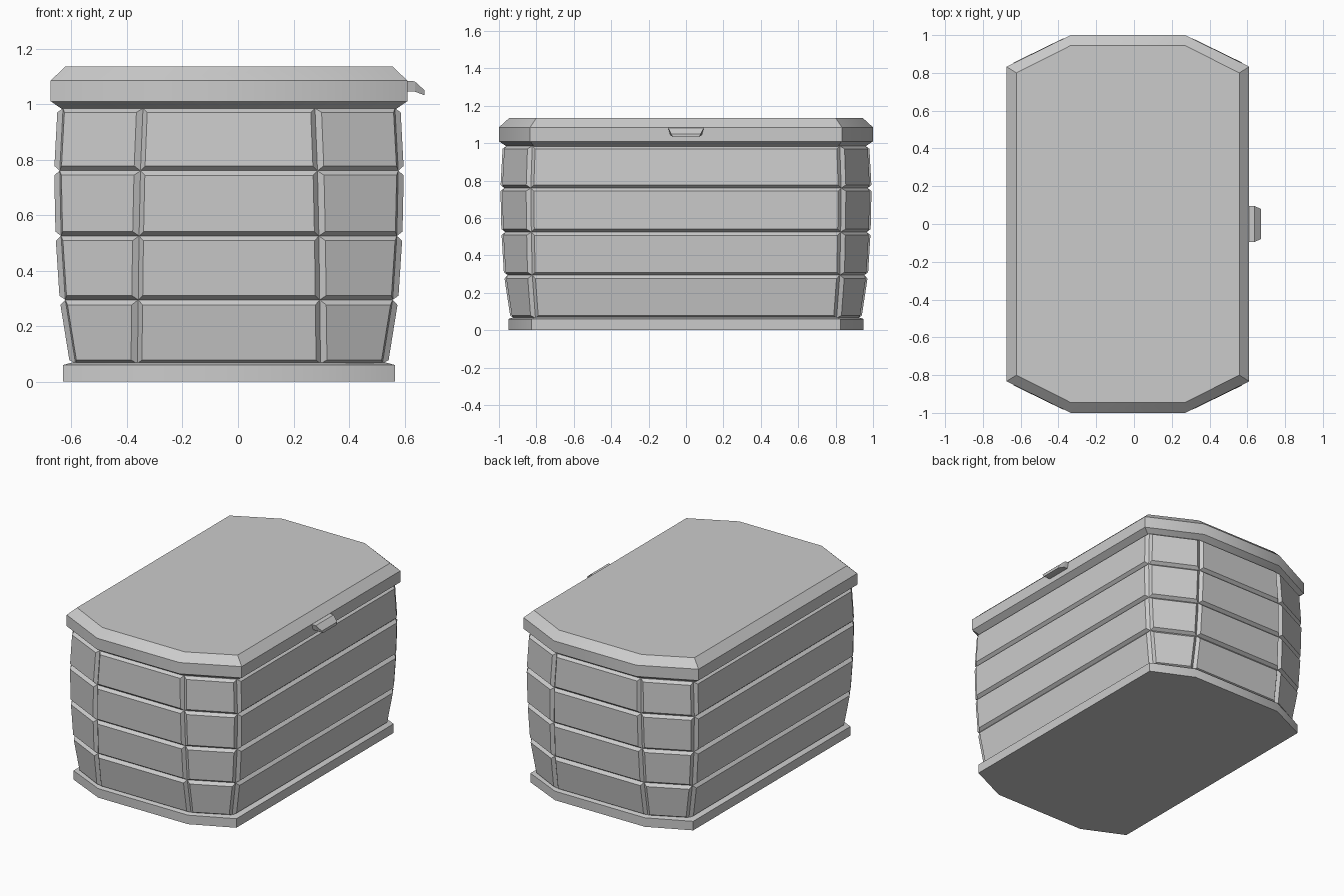
import bpy
import bmesh
from math import radians

if "Cube" in bpy.data.objects:
    bpy.data.objects.remove(bpy.data.objects["Cube"])

CENTRE_X = -0.0325

grey = bpy.data.materials.new("light_grey")
grey.use_nodes = True
grey.diffuse_color = (0.6, 0.6, 0.6, 1)
grey.node_tree.nodes["Principled BSDF"].inputs["Base Color"].default_value = (0.6, 0.6, 0.6, 1)


def finish(name, bm, smooth=False):
    bmesh.ops.recalc_face_normals(bm, faces=bm.faces)
    mesh = bpy.data.meshes.new(name)
    bm.to_mesh(mesh)
    bm.free()
    mesh.materials.append(grey)
    if smooth:
        mesh.shade_smooth()
        mesh.set_sharp_from_angle(angle=radians(30))
    obj = bpy.data.objects.new(name, mesh)
    bpy.context.collection.objects.link(obj)
    return obj


def octagon(side_x, side_y, end_x, end_y):
    """Long octagon: side corners and end corners, mirrored to all quarters."""
    quarter = [(side_x, side_y), (end_x, end_y)]
    half = quarter + [(-x, y) for x, y in reversed(quarter)]
    return half + [(-x, -y) for x, y in half]


def loft(levels):
    """Stack octagons given as (z, side_x, side_y, end_x, end_y) and cap them."""
    bm = bmesh.new()
    rings = [[bm.verts.new((x + CENTRE_X, y, z)) for x, y in octagon(*size)]
             for z, *size in levels]
    walls = []
    for low, high in zip(rings, rings[1:]):
        for i in range(8):
            j = (i + 1) % 8
            walls.append(bm.faces.new((low[i], low[j], high[j], high[i])))
    bm.faces.new(rings[0][::-1])
    bm.faces.new(rings[-1])
    return bm, walls


# Base plinth
bm, _ = loft([
    (0, 0.598, 0.825, 0.33, 0.95),
    (0.06, 0.598, 0.825, 0.33, 0.95),
    (0.07, 0.56, 0.80, 0.325, 0.92),
])
finish("base_plinth", bm, smooth=True)

# Bulging body with a raised panel on each wall of each row
bm, walls = loft([
    (0.065, 0.553, 0.805, 0.33, 0.918),
    (0.295, 0.590, 0.822, 0.327, 0.953),
    (0.525, 0.605, 0.827, 0.324, 0.967),
    (0.76, 0.610, 0.83, 0.319, 0.972),
    (0.985, 0.598, 0.822, 0.31, 0.96),
])
bmesh.ops.recalc_face_normals(bm, faces=bm.faces)
bmesh.ops.inset_individual(bm, faces=walls, thickness=0.016, depth=0.02,
                           use_even_offset=True)
finish("panelled_body", bm)

# Lid with chamfered top and sloping underside
bm, _ = loft([
    (0.98, 0.598, 0.81, 0.30, 0.955),
    (1.01, 0.6425, 0.833, 0.3025, 1.0),
    (1.085, 0.6425, 0.833, 0.3025, 1.0),
    (1.135, 0.59, 0.80, 0.3025, 0.945),
])
finish("lid", bm, smooth=True)

# Latch: a drooping tab on the lid's left edge, (x, upper z, lower z, half width)
bm = bmesh.new()
sections = []
for x, top, bottom, wide in [(0.60, 1.085, 1.045, 0.095),
                             (0.637, 1.082, 1.045, 0.095),
                             (0.672, 1.05, 1.032, 0.08)]:
    sections.append([bm.verts.new(p) for p in
                     [(x, -wide, top), (x, wide, top),
                      (x, wide - 0.01, bottom), (x, 0.01 - wide, bottom)]])
for a, b in zip(sections, sections[1:]):
    for i in range(4):
        j = (i + 1) % 4
        bm.faces.new((a[i], a[j], b[j], b[i]))
bm.faces.new(sections[0])
bm.faces.new(sections[-1])
finish("latch", bm)
